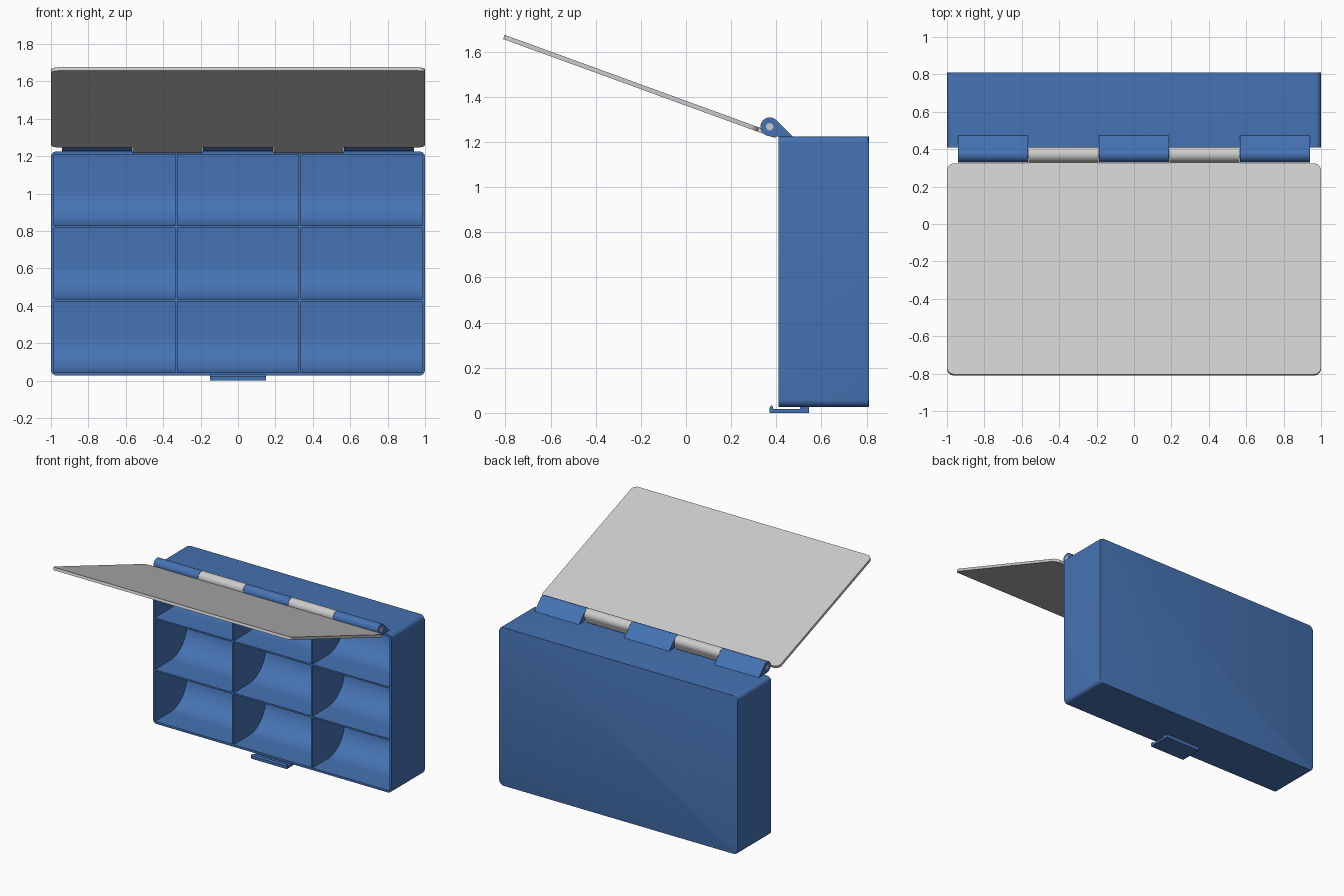
import bpy, bmesh
from math import sin, cos, radians

if "Cube" in bpy.data.objects:
    bpy.data.objects.remove(bpy.data.objects["Cube"])

blue = bpy.data.materials.new("blue_plastic")
blue.diffuse_color = (0.06, 0.17, 0.45, 1)
blue.use_nodes = True
blue.node_tree.nodes["Principled BSDF"].inputs["Base Color"].default_value = blue.diffuse_color
PIVOT = (0, 0.371, 1.268)
R = 0.041


def arc(cx, cy, r, a0, a1, n):
    return [(cx + r * cos(radians(a0 + (a1 - a0) * i / n)),
             cy + r * sin(radians(a0 + (a1 - a0) * i / n))) for i in range(n + 1)]


def rounded_rect(x0, z0, x1, z1, r):
    return (arc(x1 - r, z0 + r, r, -90, 0, 8) + arc(x1 - r, z1 - r, r, 0, 90, 8)
            + arc(x0 + r, z1 - r, r, 90, 180, 8) + arc(x0 + r, z0 + r, r, 180, 270, 8))


def add_prism(bm, pts, a, b, axis):
    """Extrude a (y, z) profile along X, or an (x, z) profile along Y."""
    def put(p, t):
        return (t, p[0], p[1]) if axis == 'X' else (p[0], t, p[1])
    lo = [bm.verts.new(put(p, a)) for p in pts]
    hi = [bm.verts.new(put(p, b)) for p in pts]
    n = len(pts)
    bm.faces.new(lo)
    back = bm.faces.new(hi)
    for i in range(n):
        j = (i + 1) % n
        bm.faces.new((lo[i], lo[j], hi[j], hi[i]))
    return back


def finish(name, bm, mat=None, smooth=True):
    bmesh.ops.recalc_face_normals(bm, faces=bm.faces[:])
    me = bpy.data.meshes.new(name)
    bm.to_mesh(me)
    bm.free()
    ob = bpy.data.objects.new(name, me)
    bpy.context.collection.objects.link(ob)
    if mat:
        me.materials.append(mat)
    if smooth:
        smooth_object(ob)
    return ob


def smooth_object(ob):
    bpy.ops.object.select_all(action='DESELECT')
    ob.select_set(True)
    bpy.context.view_layer.objects.active = ob
    bpy.ops.object.shade_smooth_by_angle(angle=radians(30))


def prism(name, pts, a, b, axis='X', mat=None):
    bm = bmesh.new()
    add_prism(bm, pts, a, b, axis)
    return finish(name, bm, mat)


# Case body: rounded slab with softened back edges
bm = bmesh.new()
back = add_prism(bm, rounded_rect(-1, 0.027, 1, 1.225, 0.03), 0.41, 0.81, 'Y')
bmesh.ops.bevel(bm, geom=list(back.edges), offset=0.008, segments=3,
                profile=0.5, affect='EDGES')
case = finish("case_body", bm, blue, smooth=False)

# Nine compartments, each with a scooped lower back corner
bm = bmesh.new()
wall, div, scoop, inner_back = 0.016, 0.012, 0.2, 0.795
cw = (2 - 2 * wall - 2 * div) / 3
ch = (1.198 - 2 * wall - 2 * div) / 3
for col in range(3):
    x0 = -1 + wall + col * (cw + div)
    for row in range(3):
        z0 = 0.027 + wall + row * (ch + div)
        pts = ([(0.35, z0)]
               + arc(inner_back - scoop, z0 + scoop, scoop, -90, 0, 16)
               + [(inner_back, z0 + ch), (0.35, z0 + ch)])
        add_prism(bm, pts, x0, x0 + cw, 'X')
cutter = finish("compartment_cutter", bm, blue, smooth=False)
cutter.hide_render = True
mod = case.modifiers.new("compartments", 'BOOLEAN')
mod.operation = 'DIFFERENCE'
mod.solver = 'EXACT'
mod.object = cutter
bpy.context.view_layer.objects.active = case
bpy.ops.object.modifier_apply(modifier=mod.name)
bpy.data.objects.remove(cutter)
smooth_object(case)

# Latch under the case: mounting foot, plate and catching lip
prism("latch", [(0.37, 0.0), (0.545, 0.0), (0.545, 0.028), (0.505, 0.028),
                (0.505, 0.018), (0.386, 0.018), (0.386, 0.028), (0.378, 0.033),
                (0.37, 0.022)], -0.15, 0.15, mat=blue)

# Case hinge knuckles: round barrel with a sloped foot
foot = 1.224 - PIVOT[2]
case_profile = arc(0, 0, R, 45, 270, 30) + [(0, foot), (R * 2 ** 0.5 - foot, foot)]
for i, (a, b) in enumerate([(-0.94, -0.567), (-0.188, 0.188), (0.567, 0.94)]):
    prism(f"case_knuckle_{i + 1}", case_profile, a, b, mat=blue).location = PIVOT

# Hinge pin
prism("hinge_pin", arc(0, 0, 0.016, 0, 345, 23), -0.941, 0.941).location = PIVOT

# Lid and its knuckles, modelled closed and swung open about the pin
top = -0.043
lid_parts = [prism("lid_panel", rounded_rect(-1, top - 1.2, 1, top, 0.04),
                   0.019, 0.039, 'Y')]
lid_profile = arc(0, 0, R, 90, 298, 28) + [(0.019, top), (0.039, top), (0.039, R)]
for side, (a, b) in {"left": (-0.565, -0.19), "right": (0.19, 0.565)}.items():
    lid_parts.append(prism(f"lid_knuckle_{side}", lid_profile, a, b))
for ob in lid_parts:
    ob.location = PIVOT
    ob.rotation_euler.x = radians(-110)
